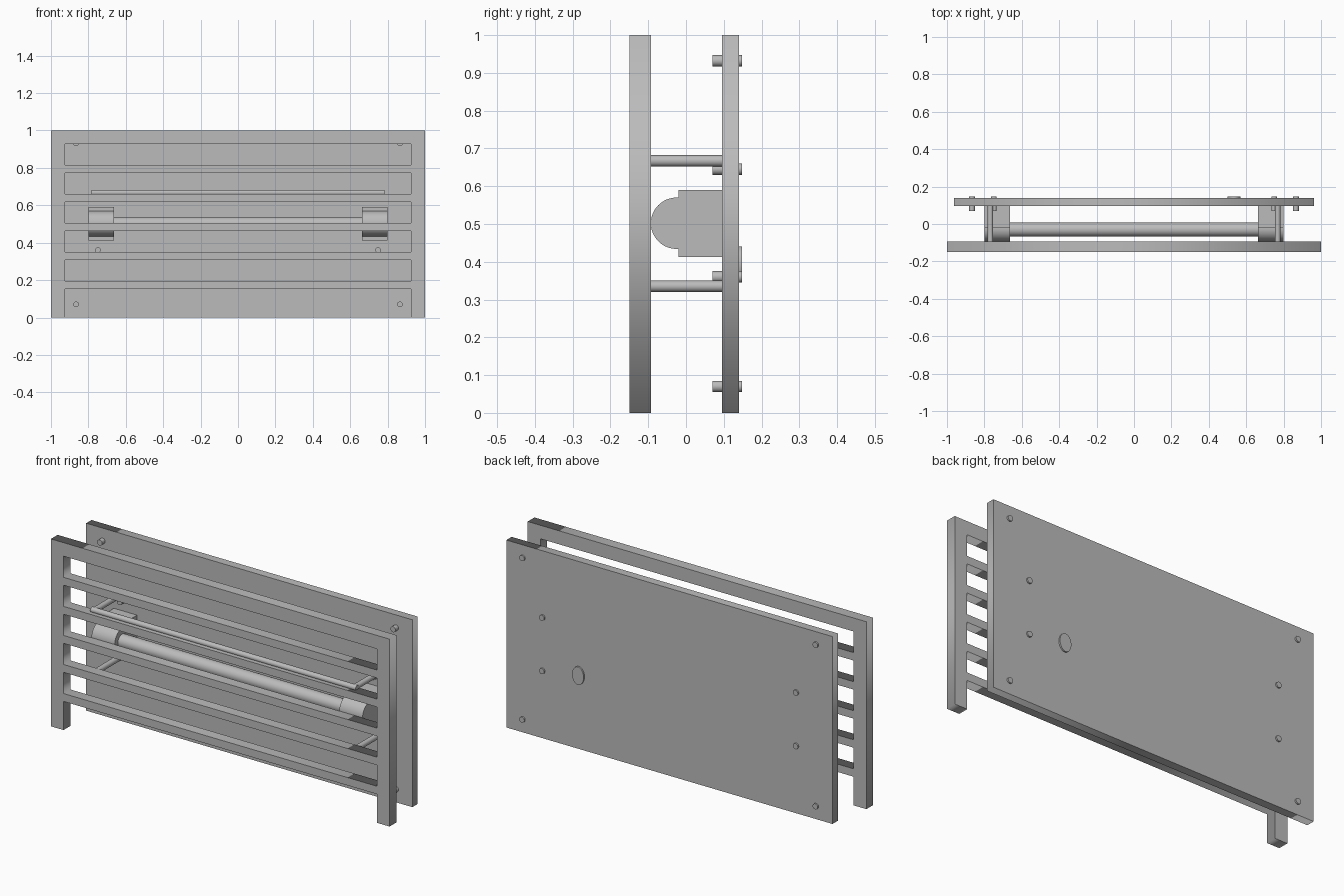
import bpy, bmesh, math
from mathutils import Matrix, Vector

cube = bpy.data.objects.get("Cube")
if cube:
    bpy.data.objects.remove(cube, do_unlink=True)

grey = bpy.data.materials.new("plain grey")
grey.use_nodes = True
colour = (0.5, 0.5, 0.5, 1)
grey.diffuse_color = colour
grey.node_tree.nodes["Principled BSDF"].inputs["Base Color"].default_value = colour


def add(name, bm, smooth=False):
    bmesh.ops.remove_doubles(bm, verts=bm.verts, dist=0.0001)
    bmesh.ops.recalc_face_normals(bm, faces=bm.faces)
    mesh = bpy.data.meshes.new(name)
    bm.to_mesh(mesh)
    bm.free()
    mesh.materials.append(grey)
    obj = bpy.data.objects.new(name, mesh)
    bpy.context.collection.objects.link(obj)
    if smooth:
        bpy.ops.object.select_all(action="DESELECT")
        obj.select_set(True)
        bpy.context.view_layer.objects.active = obj
        bpy.ops.object.shade_smooth_by_angle(angle=math.radians(35))
    return obj


def prism(name, points, offset, smooth=False):
    """Extrude a closed outline along an offset."""
    bm = bmesh.new()
    face = bm.faces.new([bm.verts.new(p) for p in points])
    new = bmesh.ops.extrude_face_region(bm, geom=[face])["geom"]
    # keep the starting cap so that the solid is closed
    if not face.is_valid or face not in bm.faces[:]:
        bm.faces.new([v for v in bm.verts if v not in new])
    bmesh.ops.translate(bm, vec=offset,
                        verts=[v for v in new if isinstance(v, bmesh.types.BMVert)])
    return add(name, bm, smooth)


def rod(name, start, end, radius, squash=1.0):
    """Round bar between two points; squash narrows it across x."""
    start, end = Vector(start), Vector(end)
    axis = end - start
    bm = bmesh.new()
    bmesh.ops.create_cone(bm, cap_ends=True, segments=32, radius1=radius,
                          radius2=radius, depth=axis.length)
    bm.transform(Matrix.Translation((start + end) / 2)
                 @ Matrix.Diagonal((squash, 1, 1, 1))
                 @ axis.to_track_quat("Z", "Y").to_matrix().to_4x4())
    return add(name, bm, True)


def rect(x0, x1, z0, z1):
    return [(x0, z0), (x1, z0), (x1, z1), (x0, z1)]


def slab(name, loops, y0, y1):
    """Upright plate from an outline and its window outlines."""
    curve = bpy.data.curves.new(name, "CURVE")
    curve.dimensions = "2D"
    curve.fill_mode = "BOTH"
    curve.extrude = (y1 - y0) / 2
    for loop in loops:
        spline = curve.splines.new("POLY")
        spline.points.add(len(loop) - 1)
        for point, (x, z) in zip(spline.points, loop):
            point.co = (x, z, 0, 1)
        spline.use_cyclic_u = True
    helper = bpy.data.objects.new(name + " outline", curve)
    bpy.context.collection.objects.link(helper)
    bpy.context.view_layer.update()
    bm = bmesh.new()
    bm.from_mesh(helper.to_mesh())
    helper.to_mesh_clear()
    bpy.data.objects.remove(helper, do_unlink=True)
    bm.transform(Matrix.Translation((0, (y0 + y1) / 2, 0))
                 @ Matrix.Rotation(math.pi / 2, 4, "X"))
    return add(name, bm)


# Slatted front frame, open between its feet
INNER = 0.925
outline = [(-1, 0), (-INNER, 0), (-INNER, 0.153), (INNER, 0.153),
           (INNER, 0), (1, 0), (1, 1), (-1, 1)]
windows = [rect(-INNER, INNER, 0.195 + 0.155 * i, 0.308 + 0.155 * i)
           for i in range(5)]
slab("front_frame", [outline] + windows, -0.15, -0.093)

# Solid back panel
slab("back_panel", [rect(-0.963, 0.963, 0, 1)], 0.095, 0.14)

# Rounded brackets carrying the tube
nose = [(-0.025 - 0.068 * math.sin(a), 0.502 + 0.068 * math.cos(a))
        for a in (math.pi * i / 24 for i in range(25))]
profile = ([(0.095, 0.413), (0.095, 0.59), (-0.02, 0.59), (-0.02, 0.57)]
           + nose + [(-0.02, 0.434), (-0.02, 0.413)])
for side, x in (("left", 0.663), ("right", -0.8)):
    prism(side + "_bracket", [(x, y, z) for y, z in profile], (0.137, 0, 0), True)
rod("tube", (-0.67, -0.03, 0.5), (0.67, -0.03, 0.5), 0.037)

# Guard bars bent back to the panel at both ends
for level, z in (("upper", 0.667), ("lower", 0.335)):
    rod(level + "_guard_bar", (-0.783, -0.113, z), (0.783, -0.113, z), 0.015)
    for side, x in (("left", 0.768), ("right", -0.768)):
        rod(f"{level}_{side}_guard_arm", (x, -0.113, z), (x, 0.1, z), 0.015)

# Bolts through the panel
for x, z in ((0.866, 0.07), (0.866, 0.932), (0.749, 0.36), (0.749, 0.645)):
    for side, sign in (("left", 1), ("right", -1)):
        rod(side + "_panel_bolt", (sign * x, 0.07, z), (sign * x, 0.148, z), 0.015)

# Oval button on the back
rod("back_button", (0.535, 0.13, 0.393), (0.535, 0.148, 0.393), 0.048, 0.71)
